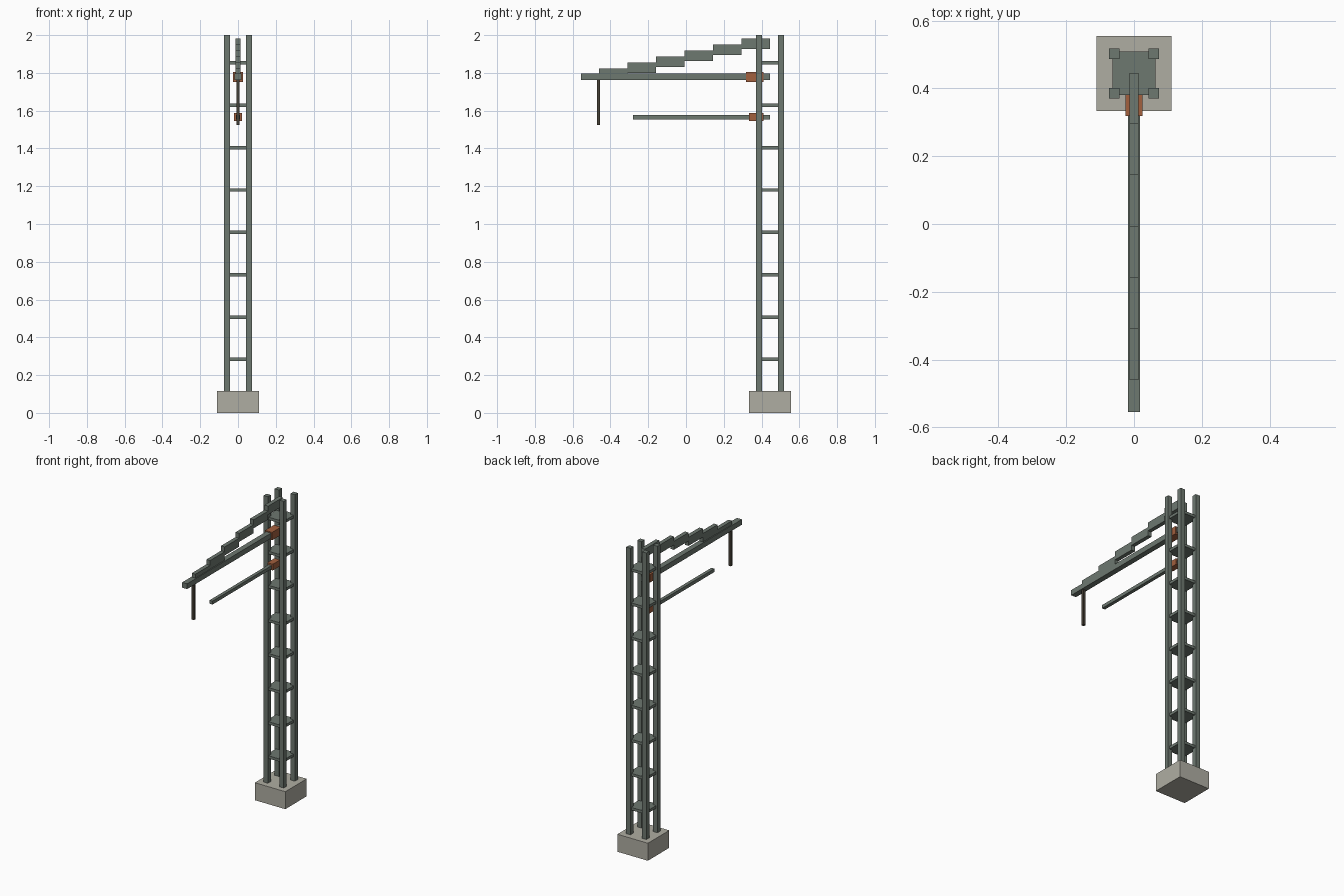
import bpy
from mathutils import Matrix, Vector
import bmesh

cube = bpy.data.objects.get("Cube")
if cube:
    bpy.data.objects.remove(cube, do_unlink=True)


def material(name, rgb):
    mat = bpy.data.materials.new(name)
    mat.use_nodes = True
    color = (*rgb, 1)
    mat.diffuse_color = color
    bsdf = mat.node_tree.nodes["Principled BSDF"]
    bsdf.inputs["Base Color"].default_value = color
    bsdf.inputs["Roughness"].default_value = 0.8
    return mat


steel = material("grey_green_steel", (0.155, 0.188, 0.163))
concrete = material("concrete", (0.43, 0.42, 0.365))
rust = material("rust_orange", (0.36, 0.115, 0.048))
dark = material("dark_brown", (0.06, 0.05, 0.036))


def box(name, mat, half_width, y_range, z_range, x=0):
    """Axis-aligned block given by its half width in x and its y and z extents."""
    (y0, y1), (z0, z1) = y_range, z_range
    size = Vector((2 * half_width, y1 - y0, z1 - z0))
    bm = bmesh.new()
    bmesh.ops.create_cube(bm, size=1, matrix=Matrix.Diagonal((*size, 1)))
    mesh = bpy.data.meshes.new(name)
    bm.to_mesh(mesh)
    bm.free()
    mesh.materials.append(mat)
    obj = bpy.data.objects.new(name, mesh)
    obj.location = (x, (y0 + y1) / 2, (z0 + z1) / 2)
    bpy.context.collection.objects.link(obj)
    return obj


def around(center, half):
    return center - half, center + half


MAST_Y = 0.444
BASE_TOP = 0.115

# Foundation block
box("foundation", concrete, 0.111, around(MAST_Y, 0.111), (0, BASE_TOP))

# Four corner posts
for side, sx in (("left", 1), ("right", -1)):
    for end, sy in (("front", -1), ("back", 1)):
        box(f"{end}_{side}_post", steel, 0.0155,
            around(MAST_Y + sy * 0.058, 0.0155), (BASE_TOP, 2), sx * 0.058)

# Bracing plates up the mast
for i in range(8):
    box(f"mast_plate_{i + 1}", steel, 0.064, around(MAST_Y, 0.064),
        around(0.283 + i * 0.2243, 0.009))

# Main arm, lower arm and their clamps
box("main_arm", steel, 0.018, (-0.555, 0.444), (1.762, 1.797))
box("lower_arm", steel, 0.011, (-0.28, 0.444), (1.554, 1.576))
box("main_arm_clamp", rust, 0.0255, (0.318, 0.41), (1.752, 1.804))
box("lower_arm_clamp", rust, 0.02, (0.333, 0.41), (1.546, 1.587))

# Stepped stay rising from the arm to the mast
STEP = 0.151
for i in range(6):
    y = -0.46 + i * STEP
    top = 1.823 + i * 0.0318
    box(f"stay_step_{i + 1}", steel, 0.0133, (y, y + STEP), (top - 0.056, top))

# Hanging rod near the tip
box("hanging_rod", dark, 0.009, around(-0.463, 0.009), (1.524, 1.765))
